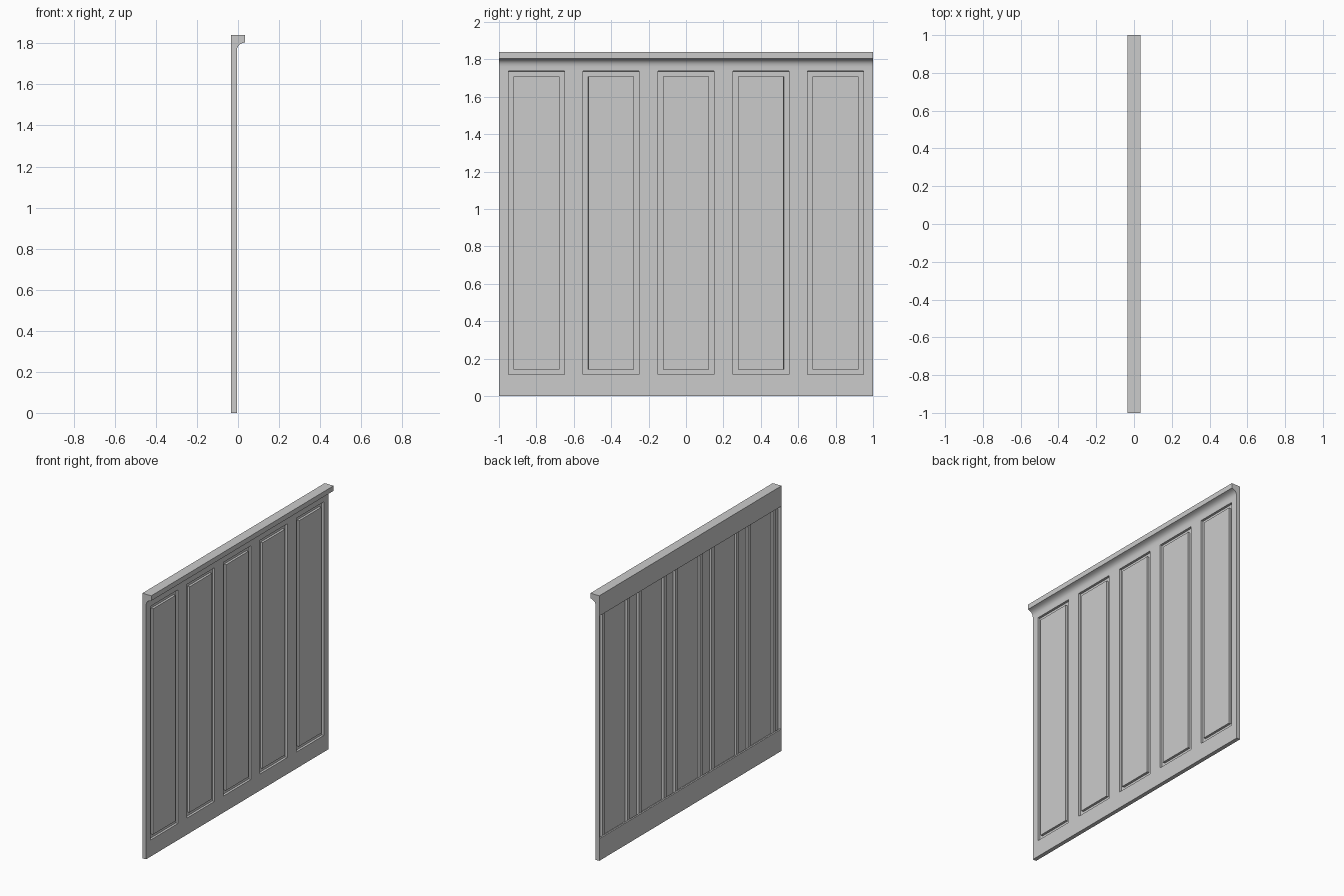
import bpy, bmesh

if "Cube" in bpy.data.objects:
    bpy.data.objects.remove(bpy.data.objects["Cube"])

BACK, FRONT, FLOOR, CAP = -0.034, -0.006, -0.022, 0.034
Z0, Z1 = 0.115, 1.737          # panel opening
GROOVE = 0.038                 # groove width


def finish(bm, name):
    me = bpy.data.meshes.new(name)
    bm.to_mesh(me)
    bm.free()
    ob = bpy.data.objects.new(name, me)
    bpy.context.collection.objects.link(ob)
    return ob


def extrude_y(name, pts, y0=-1.0, y1=1.0):
    """Sweep an (x, z) profile along y."""
    bm = bmesh.new()
    a = [bm.verts.new((x, y0, z)) for x, z in pts]
    b = [bm.verts.new((x, y1, z)) for x, z in pts]
    n = len(pts)
    bm.faces.new(a)
    bm.faces.new(b[::-1])
    for i in range(n):
        j = (i + 1) % n
        bm.faces.new((a[i], b[i], b[j], a[j]))
    bmesh.ops.recalc_face_normals(bm, faces=bm.faces)
    return finish(bm, name)


# Bottom rail, with a taller lip behind the groove
extrude_y("bottom_rail", [
    (BACK, 0), (FRONT, 0), (FRONT, Z0), (FLOOR - .001, Z0),
    (FLOOR - .001, Z0 + GROOVE), (BACK, Z0 + GROOVE)])

# Top rail with cove moulding and ledge
top = extrude_y("top_rail_and_ledge", [
    (BACK, Z1 - GROOVE), (FLOOR - .001, Z1 - GROOVE), (FLOOR - .001, Z1),
    (FRONT, Z1), (FRONT, 1.762), (-.004, 1.776), (.001, 1.787), (.009, 1.795),
    (.02, 1.801), (CAP, 1.805), (CAP, 1.84), (BACK, 1.84)])
bpy.context.view_layer.objects.active = top
top.select_set(True)
bpy.ops.object.shade_smooth_by_angle(angle=0.6)

# Front skin: stiles and five raised panels with grooves, open at the back
cuts = [-1.0]
for i in range(5):
    c = -0.8 + 0.4 * i
    cuts += [c - 0.15, c + 0.15]
cuts.append(1.0)
bm = bmesh.new()
cols = [(bm.verts.new((FRONT, y, Z0)), bm.verts.new((FRONT, y, Z1))) for y in cuts]
faces = [bm.faces.new((p[0], q[0], q[1], p[1])) for p, q in zip(cols, cols[1:])]
bm.normal_update()
panels = faces[1::2]
depth = FRONT - FLOOR
for thick, d in ((.0005, -depth), (GROOVE, 0), (.0005, depth)):
    bmesh.ops.inset_individual(bm, faces=panels, thickness=thick, depth=d)
    bm.normal_update()
skin = finish(bm, "panelled_front")
mod = skin.modifiers.new("thickness", 'SOLIDIFY')
mod.thickness = 0.002
mod.offset = -1

# End edges
for side, name in ((-1, "end_edge_a"), (1, "end_edge_b")):
    extrude_y(name, [(BACK, Z0), (FRONT, Z0), (FRONT, Z1), (BACK, Z1)],
              side * 0.996, side * 1.0)
